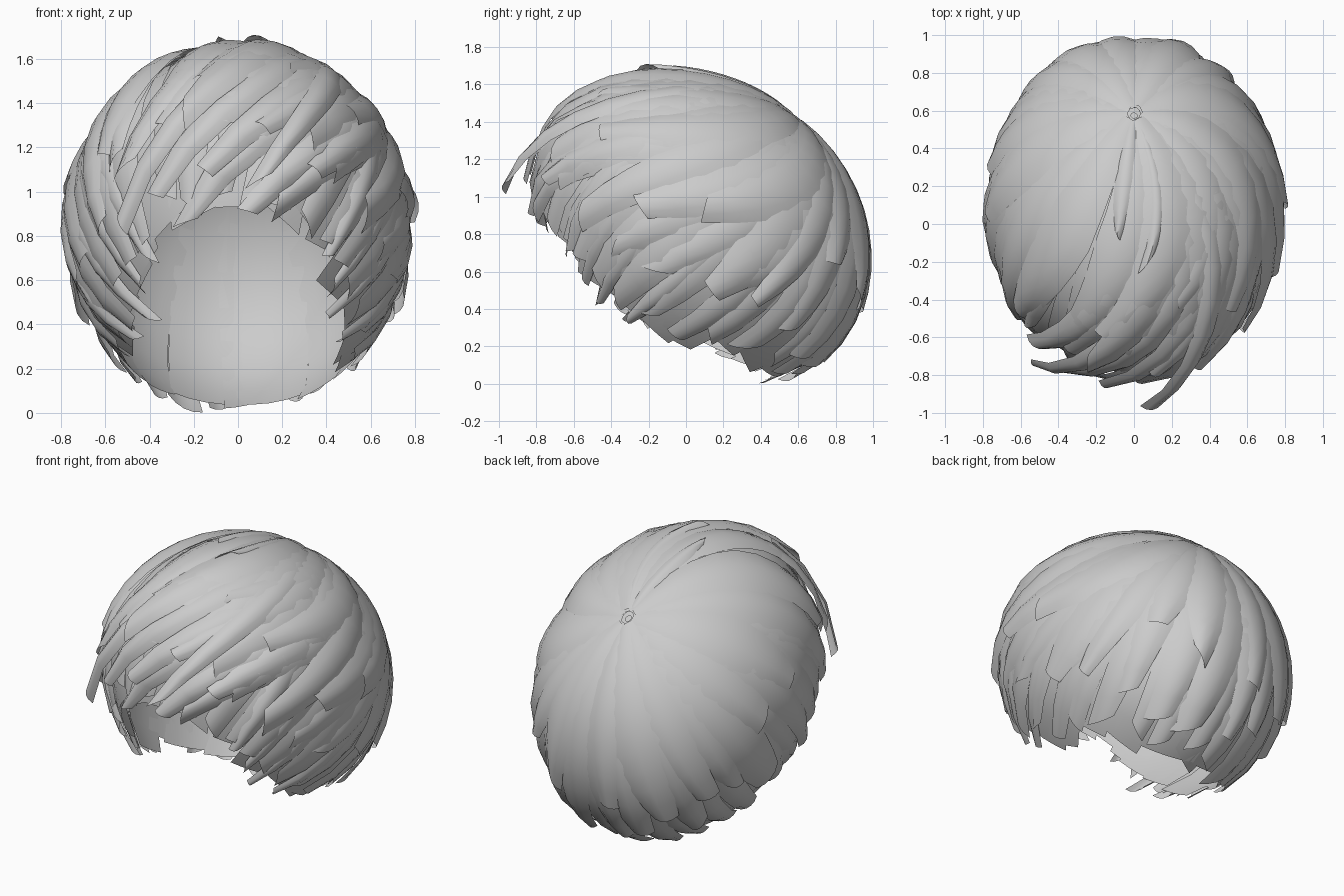
import bpy, bmesh, random
from math import sin, cos, radians
from mathutils import Vector

random.seed(11)
if "Cube" in bpy.data.objects:
    bpy.data.objects.remove(bpy.data.objects["Cube"])

hair = bpy.data.materials.new("hair_grey")
hair.use_nodes = True
hair.diffuse_color = (0.6, 0.6, 0.6, 1)
hair.node_tree.nodes["Principled BSDF"].inputs["Base Color"].default_value = (0.6, 0.6, 0.6, 1)

# Head frame: locks grow from the crown and travel over a leaning ellipsoid
CROWN = Vector((0, 0.71, 0.704)).normalized()
FRONT = Vector((0, -0.704, 0.71)).normalized()
SIDE = Vector((1, 0, 0))


def head_point(d):
    z = d.z * (0.84 if d.z > 0 else 0.9)
    return Vector((d.x * 0.8, 0.08 + d.y * 0.9 - 0.2 * z, 0.85 + z))


def direction(t, phi):
    t, phi = radians(t), radians(phi)
    return cos(t) * CROWN + sin(t) * (cos(phi) * FRONT + sin(phi) * SIDE)


# Hem: how far a lock reaches from the crown, by angle round the crown
HEM = [(0, 130), (38, 130), (56, 142), (85, 142), (112, 139),
       (120, 123), (131, 126), (150, 121), (180, 117)]


def hem(phi):
    a = abs((phi + 180) % 360 - 180)
    for (a0, t0), (a1, t1) in zip(HEM, HEM[1:]):
        if a <= a1:
            return t0 + (t1 - t0) * (a - a0) / (a1 - a0)


def add_lock(bm, phi0, phi1, t0, t1, width, r=1.0, lift=0.03, tip=0.45, bow=0.03, rows=10):
    """A curved ribbon with a narrow root, full middle and slanted blunt tip."""
    slant = random.uniform(-0.09, 0.09)
    grid = []
    for i in range(rows + 1):
        u = i / rows
        t = t0 + (t1 - t0) * u
        phi = phi0 + (phi1 - phi0) * u ** 2
        d = direction(t, phi)
        ahead = direction(t + 1, phi + (phi1 - phi0) * 2 * u / (t1 - t0))
        along = (ahead - d).normalized()
        across = along.cross(d).normalized()
        taper = 1 - (1 - tip) * max(0, (u - 0.5) / 0.5) ** 1.6
        w = width * min(1, 0.2 + sin(radians(t)) * 1.05) * taper
        row = []
        for v in (-1, -0.5, 0, 0.5, 1):
            p = (d + across * w * v + along * slant * v * u ** 6).normalized()
            radius = r - bow * v * v * min(1, 0.3 + u) + lift * u ** 3 - 0.02 * (1 - u) ** 6
            row.append(bm.verts.new(head_point(p * radius)))
        grid.append(row)
    for a, b in zip(grid, grid[1:]):
        for j in range(4):
            bm.faces.new((a[j], b[j], b[j + 1], a[j + 1]))


def finish(bm, name):
    mesh = bpy.data.meshes.new(name)
    bm.to_mesh(mesh)
    bm.free()
    ob = bpy.data.objects.new(name, mesh)
    bpy.context.collection.objects.link(ob)
    mesh.materials.append(hair)
    bpy.ops.object.select_all(action="DESELECT")
    ob.select_set(True)
    bpy.context.view_layer.objects.active = ob
    bpy.ops.object.shade_smooth_by_angle(angle=radians(40))


def sweep(phi):
    """Fringe and left-side locks are combed forward and toward the right."""
    a = (phi + 180) % 360 - 180
    return 46 * max(0, cos(radians((a - 30) * 0.9))) if abs(a - 30) < 100 else 0


def ring(name, count, width, r, reach, jitter, lift, tip, comb, bow=0.03, offset=0.0):
    bm = bmesh.new()
    for i in range(count):
        phi = (i + offset) * 360 / count + random.uniform(-0.25, 0.25) * 360 / count
        t1 = hem(phi) * reach + random.uniform(-jitter, jitter * 0.4)
        root = phi + comb * sweep(phi) + random.uniform(-5, 5) * comb
        add_lock(bm, root, phi, 3 * comb, t1, width * random.uniform(0.8, 1.2),
                 r + random.uniform(-0.01, 0.01) * comb, lift * random.uniform(0.3, 1.5),
                 tip * random.uniform(0.7, 1.3), bow)
    finish(bm, name)


ring("under_panels", 22, 0.19, 0.945, 1.0, 3, 0.0, 0.85, 0.0, 0.0)
ring("hem_locks", 28, 0.13, 0.97, 0.99, 9, 0.02, 0.5, 0.4, 0.02, 0.5)
ring("middle_locks", 22, 0.17, 0.99, 0.84, 12, 0.025, 0.4, 0.8, offset=0.3)
ring("upper_locks", 15, 0.2, 1.0, 0.66, 16, 0.025, 0.4, 1.0, offset=0.7)

# Loose fringe pieces: start angle, end angle, reach, width, lift
bm = bmesh.new()
for phi0, phi1, t1, width, lift in [
        (46, 7, 123, 0.09, 0.18), (25, -46, 125, 0.10, 0.15), (22, -17, 98, 0.17, 0.09),
        (55, -12, 118, 0.14, 0.07), (40, -32, 121, 0.13, 0.07), (75, 28, 114, 0.14, 0.05),
        (5, -42, 108, 0.13, 0.06), (72, 4, 131, 0.14, 0.03), (62, -24, 132, 0.14, 0.03),
        (80, 16, 128, 0.13, 0.02), (60, 8, 104, 0.14, 0.06)]:
    add_lock(bm, phi0, phi1, 4, t1, width, 0.99, lift, 0.4)
finish(bm, "fringe_locks")

# Side pieces hanging in front of the ears
bm = bmesh.new()
for s in (-1, 1):
    for phi, t1, width in [(48, 134, 0.1), (60, 143, 0.09), (72, 146, 0.09), (92, 143, 0.09)]:
        add_lock(bm, s * (phi + 8), s * phi, 20, t1 + random.uniform(-3, 2), width, 0.975, 0.02, 0.35)
finish(bm, "sideburn_locks")

# Two raised wisps on top of the head
bm = bmesh.new()
add_lock(bm, -8, -9, 4, 44, 0.1, 1.005, 0.015, 0.25)
add_lock(bm, 22, 6, 5, 53, 0.07, 1.005, 0.03, 0.35)
finish(bm, "crown_wisps")
